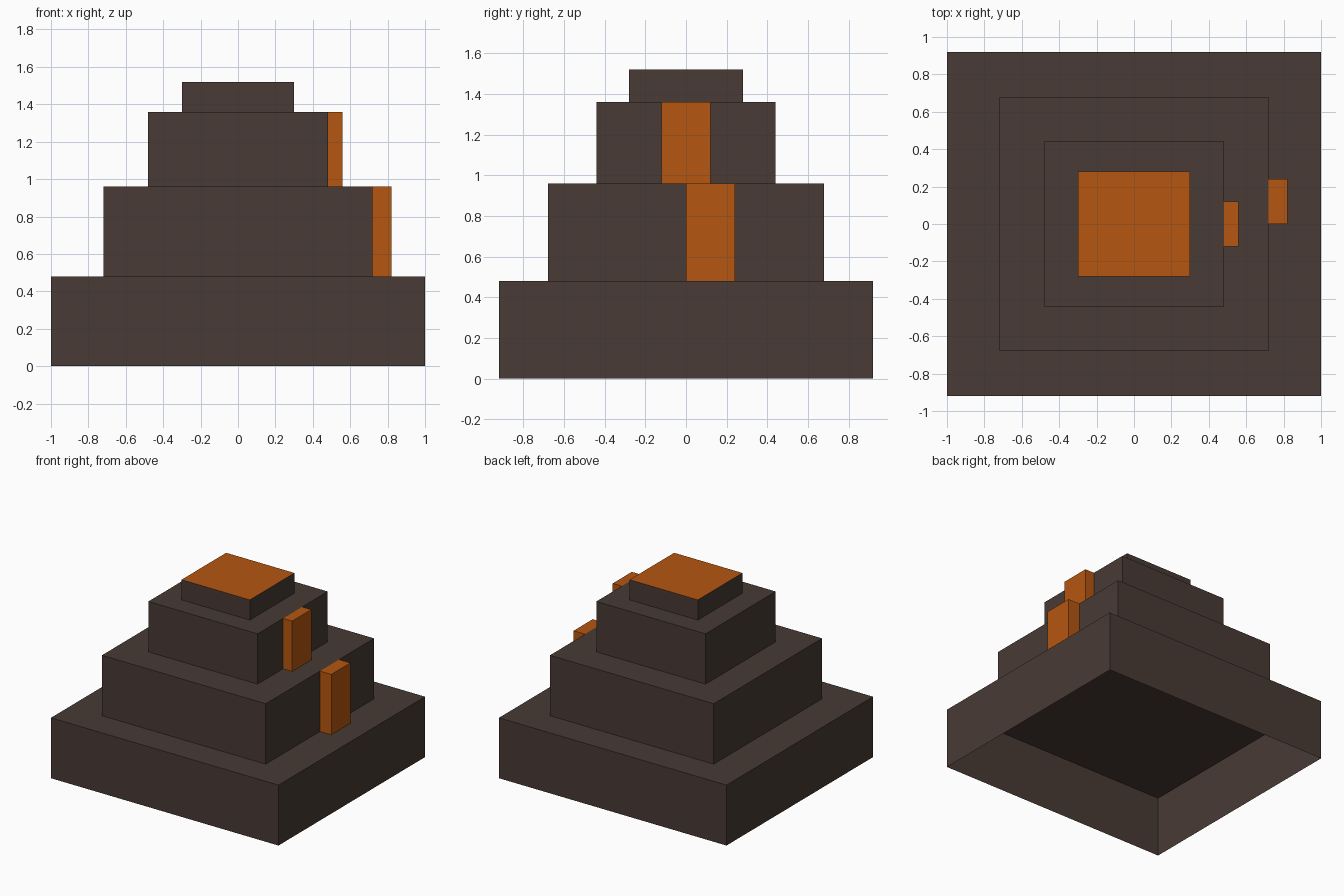
import bpy, bmesh

if "Cube" in bpy.data.objects:
    bpy.data.objects.remove(bpy.data.objects["Cube"])


def make_material(name, rgb):
    mat = bpy.data.materials.new(name)
    mat.diffuse_color = (*rgb, 1.0)
    mat.use_nodes = True
    mat.node_tree.nodes["Principled BSDF"].inputs["Base Color"].default_value = mat.diffuse_color
    return mat


STONE = make_material("dark_stone", (0.065, 0.043, 0.035))
LAVA = make_material("molten_orange", (0.46, 0.093, 0.005))


def block(name, lo, hi, mats, orange_top=False):
    """Box between two corners, open underneath."""
    bm = bmesh.new()
    bmesh.ops.create_cube(bm, size=1.0)
    for v in bm.verts:
        for i in range(3):
            v.co[i] = lo[i] if v.co[i] < 0 else hi[i]
    bm.normal_update()
    if orange_top:
        for f in bm.faces:
            f.material_index = 1 if f.normal.z > 0.5 else 0
    bottom = [f for f in bm.faces if f.normal.z < -0.5]
    bmesh.ops.delete(bm, geom=bottom, context='FACES')
    mesh = bpy.data.meshes.new(name)
    bm.to_mesh(mesh)
    bm.free()
    for m in mats:
        mesh.materials.append(m)
    obj = bpy.data.objects.new(name, mesh)
    bpy.context.collection.objects.link(obj)
    return obj


# Stepped tiers: name, half width, half depth, bottom, top
tiers = [
    ("base_tier", 1.00, 0.92, 0.00, 0.48),
    ("lower_tier", 0.72, 0.68, 0.48, 0.96),
    ("upper_tier", 0.48, 0.44, 0.96, 1.36),
]
for name, hx, hy, z0, z1 in tiers:
    block(name, (-hx, -hy, z0), (hx, hy, z1), [STONE])

# Crater block with a glowing top face
block("crater", (-0.30, -0.28, 1.36), (0.30, 0.28, 1.52), [STONE, LAVA], orange_top=True)

# Lava streams running down the right-hand side
block("upper_lava_stream", (0.48, -0.12, 0.96), (0.56, 0.12, 1.36), [LAVA])
block("lower_lava_stream", (0.72, 0.00, 0.48), (0.82, 0.24, 0.96), [LAVA])
